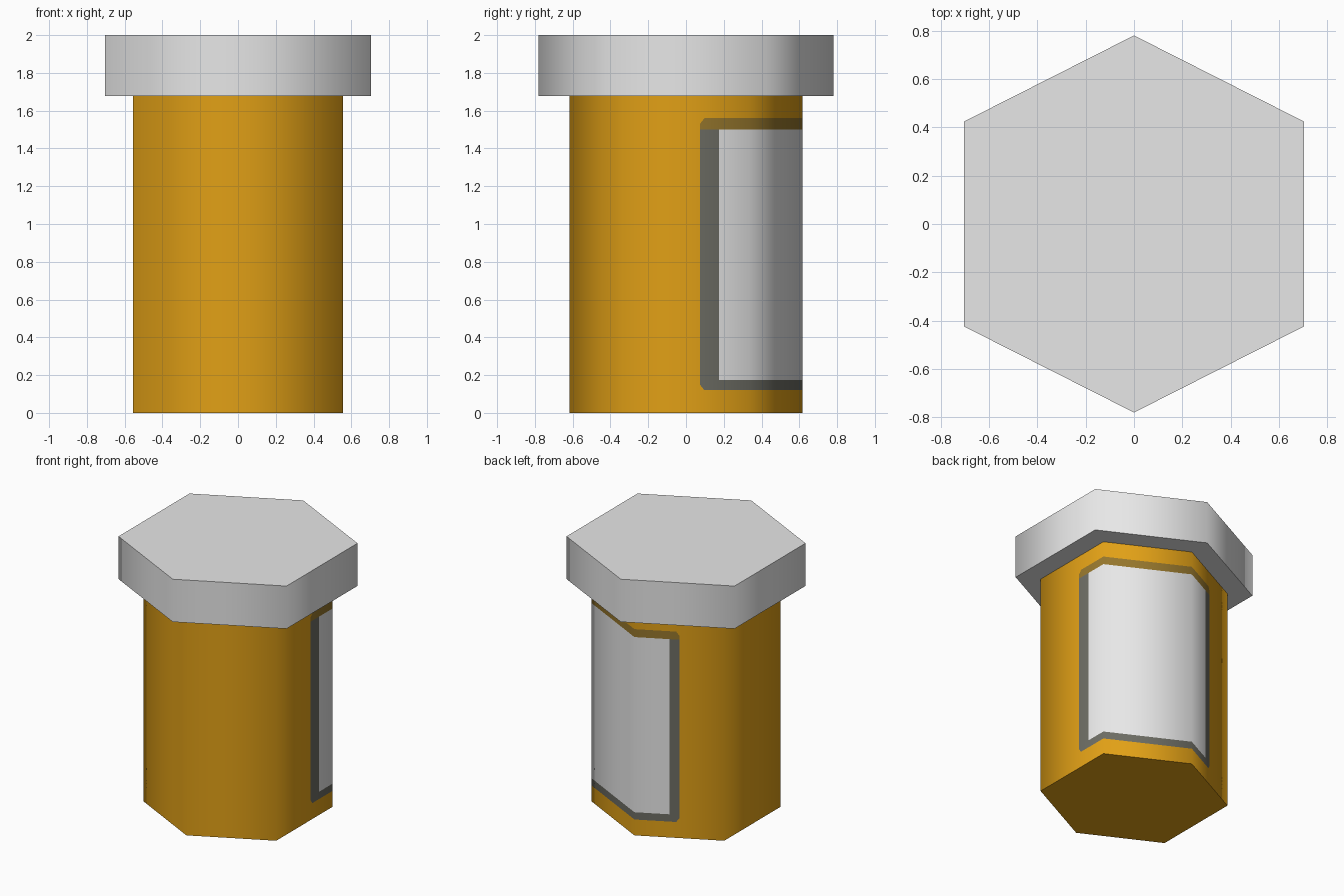
import bpy, bmesh, math
from mathutils import Vector

if "Cube" in bpy.data.objects:
    bpy.data.objects.remove(bpy.data.objects["Cube"])


def material(name, rgb):
    m = bpy.data.materials.new(name)
    m.diffuse_color = (*rgb, 1)
    m.use_nodes = True
    m.node_tree.nodes["Principled BSDF"].inputs["Base Color"].default_value = m.diffuse_color
    return m


AMBER = material("amber", (0.75, 0.35, 0.008))
WHITE = material("off_white", (0.8, 0.8, 0.8))
GREY = material("border_grey", (0.15, 0.15, 0.125))
BROWN = material("border_brown", (0.30, 0.18, 0.025))


def hexagon(rx, ry, side_y):
    return [Vector(p + (0,)) for p in ((rx, -side_y), (rx, side_y), (0, ry),
                                       (-rx, side_y), (-rx, -side_y), (0, -ry))]


def finish(bm, name, mats):
    me = bpy.data.meshes.new(name)
    bm.to_mesh(me)
    bm.free()
    for m in mats:
        me.materials.append(m)
    ob = bpy.data.objects.new(name, me)
    bpy.context.collection.objects.link(ob)
    bpy.context.view_layer.objects.active = ob
    ob.select_set(True)
    return ob


# Lid: smooth-sided hexagonal prism
bm = bmesh.new()
low = [bm.verts.new(p + Vector((0, 0, 1.677))) for p in hexagon(0.703, 0.78, 0.424)]
high = [bm.verts.new(v.co + Vector((0, 0, 0.323))) for v in low]
bm.faces.new(low[::-1])
bm.faces.new(high)
for i in range(6):
    j = (i + 1) % 6
    bm.faces.new((low[i], low[j], high[j], high[i]))
lid = finish(bm, "lid", [WHITE])
bpy.ops.object.shade_smooth_by_angle(angle=math.radians(70))
lid.select_set(False)

# Body: hexagon with the wrapped label cut into its sides
corners = hexagon(0.555, 0.617, 0.335)
edge_n = []
for i in range(6):
    d = corners[(i + 1) % 6] - corners[i]
    edge_n.append(Vector((d.y, -d.x, 0)).normalized())
corner_n = [(edge_n[i - 1] + edge_n[i]).normalized() for i in range(6)]

# Columns: (side index + fraction along side); label runs from side 0 to side 2
cols = [0, 0.61, 0.645, 0.76, 1, 2, 2.39, 2.465, 2.50, 3, 4, 5]
rows = [0, 0.12, 0.15, 0.175, 1.5, 1.53, 1.56, 1.69]


def along(values, t):
    i = int(t)
    return values[i].lerp(values[(i + 1) % 6], t - i)


bm = bmesh.new()
grid = [[bm.verts.new(along(corners, t) + Vector((0, 0, z))) for z in rows] for t in cols]
n = len(cols)
for c in range(n):
    d = (c + 1) % n
    t = cols[c] + 1e-4
    for r in range(len(rows) - 1):
        z = (rows[r] + rows[r + 1]) / 2
        quad = [grid[c][r], grid[d][r], grid[d][r + 1], grid[c][r + 1]]
        mat = 0
        if 0.61 < t < 2.5 and 0.12 < z < 1.56:
            mat = 3 if z > 1.5 else 2
            if 0.76 < t < 2.39 and 0.175 < z < 1.5:
                mat = 1
        # clipped label corners: the outer triangle stays amber
        if c in (1, 7) and r in (1, 5):
            k = {(1, 1): 0, (7, 1): 1, (7, 5): 2, (1, 5): 3}[(c, r)]
            q = quad[k:] + quad[:k]
            bm.faces.new((q[3], q[0], q[1])).material_index = 0
            bm.faces.new((q[1], q[2], q[3])).material_index = mat
        else:
            bm.faces.new(quad).material_index = mat
bm.faces.new([col[0] for col in grid][::-1])
bm.faces.new([col[-1] for col in grid])
body = finish(bm, "body_with_label", [AMBER, WHITE, GREY, BROWN])

# Even smooth shading around the sides, flat ends
me = body.data
vert_n = [along(corner_n, t).normalized() for t in cols for z in rows]
normals = [None] * len(me.loops)
for p in me.polygons:
    p.use_smooth = True
    flat = abs(p.normal.z) > 0.9
    for li in p.loop_indices:
        normals[li] = p.normal.copy() if flat else vert_n[me.loops[li].vertex_index]
me.normals_split_custom_set(normals)
